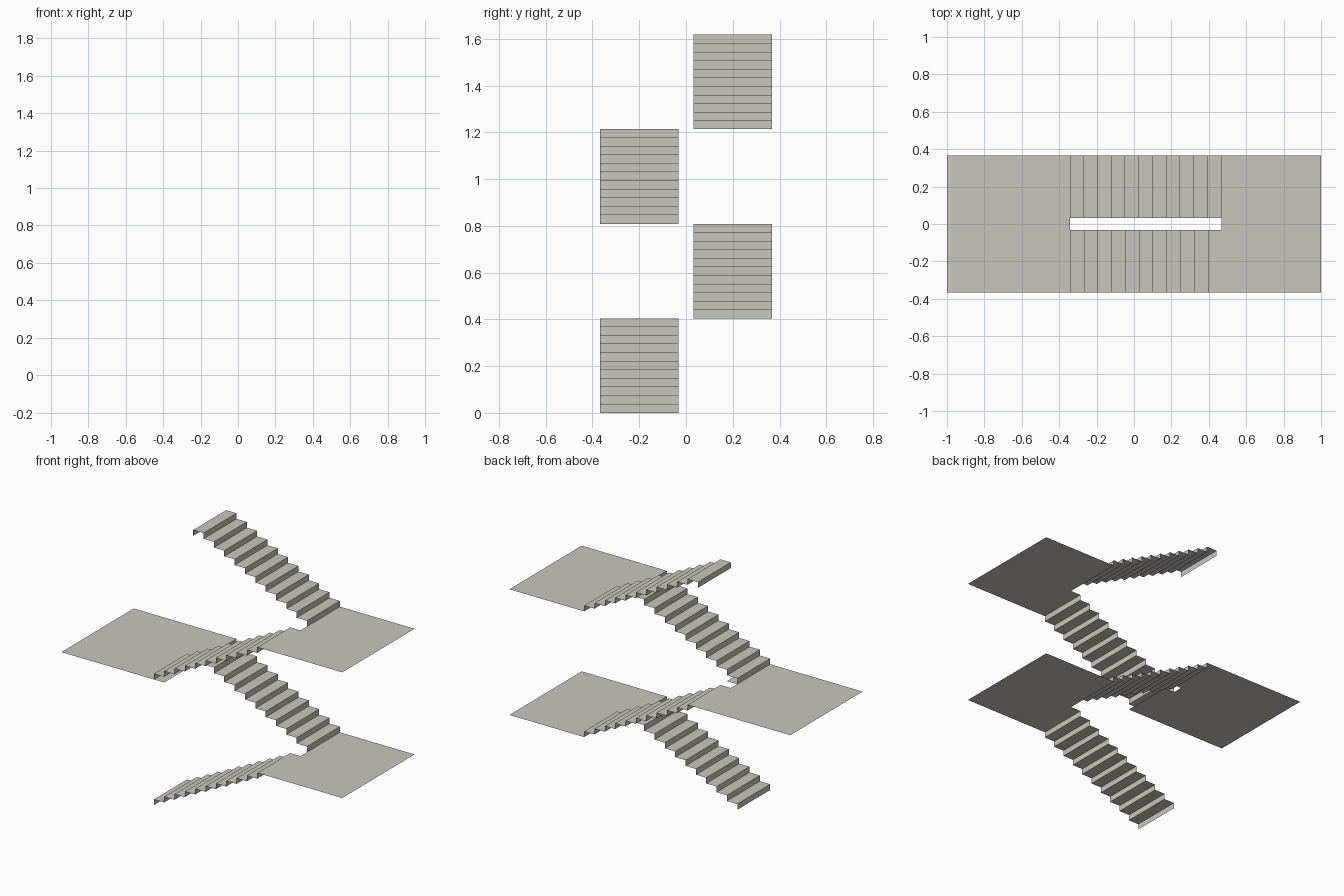
import bpy
import bmesh

if "Cube" in bpy.data.objects:
    bpy.data.objects.remove(bpy.data.objects["Cube"])

N = 11                      # risers per flight
RISE = 1.618 / 44
X0, X1 = -0.342, 0.468      # ends of the stair well
TREAD = (X1 - X0) / N
YI, YO = 0.033, 0.3675      # inner and outer edges of a flight

mat = bpy.data.materials.new("light warm grey")
mat.diffuse_color = (0.58, 0.565, 0.52, 1)
mat.use_nodes = True
mat.node_tree.nodes["Principled BSDF"].inputs["Base Color"].default_value = mat.diffuse_color


def finish(name, bm, up_dir):
    """Turn faces upward / towards the climber and make the object."""
    bm.normal_update()
    for f in bm.faces:
        n = f.normal
        if n.z < -0.5 or n.x * up_dir > 0.5:
            f.normal_flip()
    mesh = bpy.data.meshes.new(name)
    bm.to_mesh(mesh)
    bm.free()
    mesh.materials.append(mat)
    bpy.context.collection.objects.link(bpy.data.objects.new(name, mesh))


def flight(index):
    """Thin zigzag of risers and treads; the last tread belongs to the landing."""
    d = 1 if index % 2 == 0 else -1
    x = X0 if d > 0 else X1
    z = index * N * RISE
    pts = [(x, z)]
    for i in range(N):
        z += RISE
        pts.append((x, z))
        if i < N - 1:
            x += d * TREAD
            pts.append((x, z))
    if index == 3:          # free top tread with a hanging lip
        pts += [(x + d * TREAD, z), (x + d * TREAD, z - RISE)]
    ya, yb = (-YO, -YI) if d > 0 else (YI, YO)
    bm = bmesh.new()
    rows = [(bm.verts.new((px, ya, pz)), bm.verts.new((px, yb, pz))) for px, pz in pts]
    for (a, b), (c, e) in zip(rows, rows[1:]):
        bm.faces.new((a, b, e, c))
    if index == 3:          # the lip faces outward
        bm.normal_update()
    finish(f"stair_flight_{index + 1}", bm, d)


def landing(name, level, outline):
    bm = bmesh.new()
    z = level * N * RISE
    bm.faces.new([bm.verts.new((x, y, z)) for x, y in outline])
    finish(name, bm, 1)


for i in range(4):
    flight(i)

# right landings include the last tread of the flight arriving at the front
XT = X1 - TREAD
right = [(1, -YO), (1, YO), (X1, YO), (X1, -YI), (XT, -YI), (XT, -YO)]
landing("right_landing_lower", 1, right)
landing("right_landing_upper", 3, right)

# left landing has a tongue on both sides of the well
XL = X0 + TREAD
landing("left_landing", 2, [(-1, -YO), (XL, -YO), (XL, -YI), (X0, -YI),
                            (X0, YI), (XL, YI), (XL, YO), (-1, YO)])
